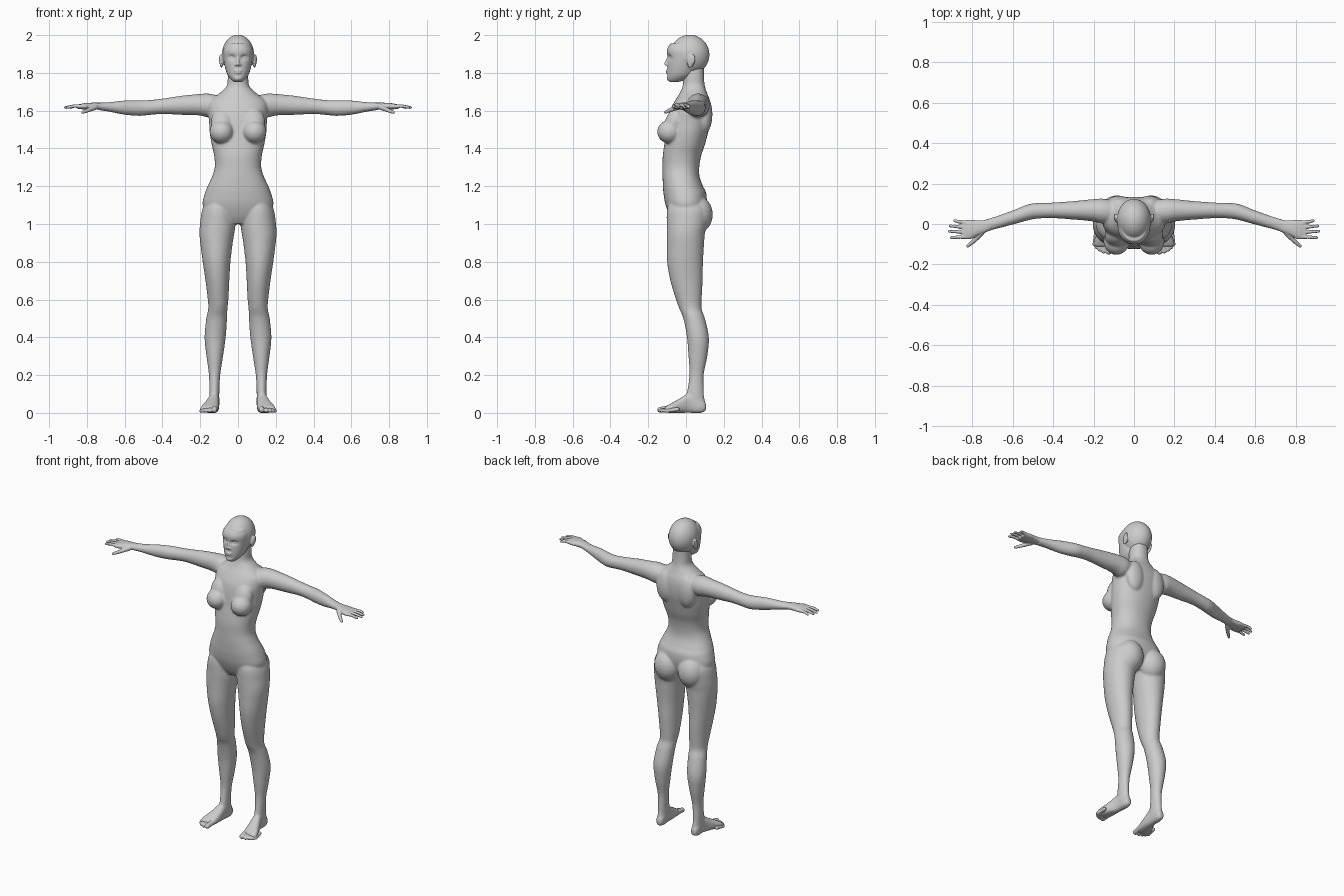
import bpy, bmesh
from math import sin, cos, pi, exp, copysign
from mathutils import Vector, Matrix

AXES = {'z': lambda t, a, b: (a, b, t), 'x': lambda t, a, b: (t, a, b), 'y': lambda t, a, b: (a, t, b)}


def spline_rows(rows, steps):
    """Catmull-Rom interpolation of whole section tuples."""
    out = []
    for i in range(len(rows) - 1):
        p = [rows[max(i - 1, 0)], rows[i], rows[i + 1], rows[min(i + 2, len(rows) - 1)]]
        for s in range(steps):
            u = s / steps
            out.append([0.5 * (2 * b + (c - a) * u + (2 * a - 5 * b + 4 * c - d) * u * u
                               + (3 * b - a - 3 * c + d) * u ** 3) for a, b, c, d in zip(*p)])
    return out + [rows[-1]]


def loft(bm, rows, axis='z', n=40, steps=5, power=1.0):
    """Rows are (position, a_min, a_max, b_min, b_max) along the axis."""
    rings = []
    for t, a0, a1, b0, b1 in spline_rows(rows, steps):
        ring = []
        for k in range(n):
            c, s = cos(2 * pi * k / n), sin(2 * pi * k / n)
            a = (a0 + a1) / 2 + (a1 - a0) / 2 * copysign(abs(c) ** power, c)
            b = (b0 + b1) / 2 + (b1 - b0) / 2 * copysign(abs(s) ** power, s)
            ring.append(bm.verts.new(AXES[axis](t, a, b)))
        rings.append(ring)
    faces = [bm.faces.new(rings[0]), bm.faces.new(rings[-1][::-1])]
    for r, q in zip(rings, rings[1:]):
        for k in range(n):
            faces.append(bm.faces.new((r[k], q[k], q[(k + 1) % n], r[(k + 1) % n])))
    bmesh.ops.recalc_face_normals(bm, faces=faces)


def ball(bm, centre, radii, tilt=0.0, seg=24):
    m = Matrix.Translation(centre) @ Matrix.Rotation(tilt, 4, 'X') @ Matrix.Diagonal((*radii, 1))
    bmesh.ops.create_uvsphere(bm, u_segments=seg, v_segments=seg // 2, radius=1, matrix=m)


def finger(bm, points, r0, r1):
    """Chain of overlapping balls, fused later by the remesh."""
    total = (len(points) - 1) * 8
    for i in range(total + 1):
        k = min(i // 8, len(points) - 2)
        p = Vector(points[k]).lerp(Vector(points[k + 1]), i / 8 - k)
        r = r0 + (r1 - r0) * i / total
        ball(bm, p, (r, r, r), seg=12)


def mirror(bm):
    geo = bmesh.ops.duplicate(bm, geom=bm.verts[:] + bm.edges[:] + bm.faces[:])['geom']
    for v in [g for g in geo if isinstance(g, bmesh.types.BMVert)]:
        v.co.x *= -1
    bmesh.ops.reverse_faces(bm, faces=[g for g in geo if isinstance(g, bmesh.types.BMFace)])


def finish(bm, name, voxel, iterations):
    me = bpy.data.meshes.new(name)
    bm.to_mesh(me)
    bm.free()
    ob = bpy.data.objects.new(name, me)
    bpy.context.collection.objects.link(ob)
    rm = ob.modifiers.new("fuse", 'REMESH')
    rm.mode, rm.voxel_size, rm.use_smooth_shade = 'VOXEL', voxel, True
    sm = ob.modifiers.new("soften", 'SMOOTH')
    sm.factor, sm.iterations = 0.5, iterations


# ---- body: legs, feet, arms and soft forms on one side, then mirrored
bm = bmesh.new()
loft(bm, [(1.14, .05, .15, -.08, .08), (1.08, .022, .188, -.10, .115), (1.0, .014, .201, -.102, .11),
          (.95, .02, .204, -.102, .10), (.9, .028, .2, -.102, .096), (.8, .04, .187, -.10, .09),
          (.7, .046, .172, -.083, .088), (.6, .051, .16, -.053, .083), (.55, .056, .158, -.035, .083),
          (.5, .058, .168, -.014, .1), (.4, .065, .177, .005, .121), (.3, .079, .167, .013, .113),
          (.2, .094, .154, .018, .094), (.1, .099, .152, .003, .095), (.05, .098, .152, -.01, .102),
          (.008, .105, .148, .02, .1)])
loft(bm, [(.106, .108, .142, .012, .05), (.08, .1, .15, 0, .08), (.02, .1, .155, 0, .105),
          (-.03, .1, .175, 0, .078), (-.08, .104, .197, 0, .05), (-.112, .112, .198, .002, .032)],
     'y', power=.8)
loft(bm, [(.09, .01, .11, 1.59, 1.675), (.15, .002, .125, 1.565, 1.69), (.2, .012, .123, 1.574, 1.689),
          (.25, .018, .118, 1.577, 1.684), (.3, .022, .113, 1.578, 1.679), (.4, .029, .106, 1.582, 1.664),
          (.47, .027, .104, 1.577, 1.656), (.52, .019, .098, 1.572, 1.655), (.6, -.003, .067, 1.578, 1.654),
          (.68, -.024, .039, 1.594, 1.645), (.74, -.043, .02, 1.603, 1.643)], 'x')
ball(bm, (.087, -.087, 1.488), (.064, .066, .062))            # breast
ball(bm, (.082, -.062, 1.535), (.062, .05, .085), -.3)        # upper chest
ball(bm, (.085, .06, 1.05), (.085, .082, .10))                # buttock
ball(bm, (.075, .1, 1.58), (.062, .04, .10))                  # shoulder blade
mirror(bm)
# torso and neck
loft(bm, [(1.0, -.06, .06, -.06, .05), (1.04, -.15, .15, -.085, .09), (1.1, -.187, .187, -.108, .108),
          (1.16, -.176, .176, -.119, .108), (1.2, -.161, .161, -.122, .09), (1.25, -.138, .138, -.124, .072),
          (1.3, -.123, .123, -.124, .07), (1.36, -.126, .126, -.123, .08), (1.42, -.139, .139, -.115, .1),
          (1.48, -.149, .149, -.105, .116), (1.54, -.153, .153, -.098, .13), (1.6, -.158, .158, -.085, .134),
          (1.65, -.15, .15, -.06, .128), (1.69, -.1, .1, -.035, .113), (1.73, -.06, .06, -.018, .1),
          (1.78, -.054, .054, -.014, .095), (1.84, -.05, .05, -.01, .095)], power=.9, n=56)
finish(bm, "body", .006, 9)

# ---- head
bm = bmesh.new()
loft(bm, [(1.752, -.02, .02, -.085, -.04), (1.764, -.036, .036, -.097, .0), (1.79, -.056, .056, -.099, .04),
          (1.83, -.069, .069, -.099, .06), (1.87, -.076, .076, -.098, .07), (1.92, -.078, .078, -.1, .07),
          (1.955, -.062, .062, -.084, .06)], n=96, steps=9, power=.95)
for v in bm.verts:                                            # eye sockets
    if v.co.y < 0:
        v.co.y += .016 * exp(-((abs(v.co.x) - .032) / .018) ** 2 - ((v.co.z - 1.882) / .012) ** 2)
ball(bm, (0, .02, 1.896), (.085, .104, .106), seg=48)         # skull
finger(bm, [(0, -.091, 1.885), (0, -.106, 1.848)], .007, .0095)   # nose
ball(bm, (0, -.098, 1.812), (.022, .008, .006))               # lips
ball(bm, (0, -.097, 1.801), (.019, .009, .006))
ball(bm, (0, -.09, 1.772), (.022, .012, .014))                # chin
for s in (-1, 1):
    ball(bm, (s * .032, -.07, 1.88), (.015, .014, .010))      # eye
    ball(bm, (s * .010, -.1, 1.843), (.008, .009, .007))      # nostril wing
    ball(bm, (s * .087, .027, 1.862), (.009, .019, .036), -.2)    # ear
    ball(bm, (s * .094, .034, 1.87), (.006, .016, .028), -.2)
finish(bm, "head", .004, 3)

# ---- hands
bm = bmesh.new()
loft(bm, [(.70, -.026, .03, 1.6, 1.642), (.74, -.044, .019, 1.605, 1.642), (.775, -.057, .018, 1.606, 1.642),
          (.81, -.075, .021, 1.606, 1.64), (.85, -.074, .017, 1.61, 1.632)], 'x', power=.85)
for y0, x1, y1 in ((.008, .893, .016), (-.016, .916, -.010), (-.041, .921, -.036), (-.063, .91, -.067)):
    finger(bm, [(.83, y0, 1.624), (.87, (y0 + y1) / 2, 1.624), (x1 - .007, y1, 1.617)], .0105, .0075)
finger(bm, [(.755, -.045, 1.618), (.79, -.082, 1.604), (.822, -.109, 1.591)], .0145, .0085)
mirror(bm)
finish(bm, "hands", .0035, 3)

# ---- toes
bm = bmesh.new()
for x0, x1, tip, r in ((.121, .125, -.137, .0165), (.145, .15, -.135, .0125), (.162, .169, -.126, .012),
                       (.177, .184, -.114, .0115), (.188, .195, -.1, .011)):
    finger(bm, [(x0, tip + .055, r + .008), (x1, tip, r)], r, r * .95)
mirror(bm)
finish(bm, "toes", .004, 2)
